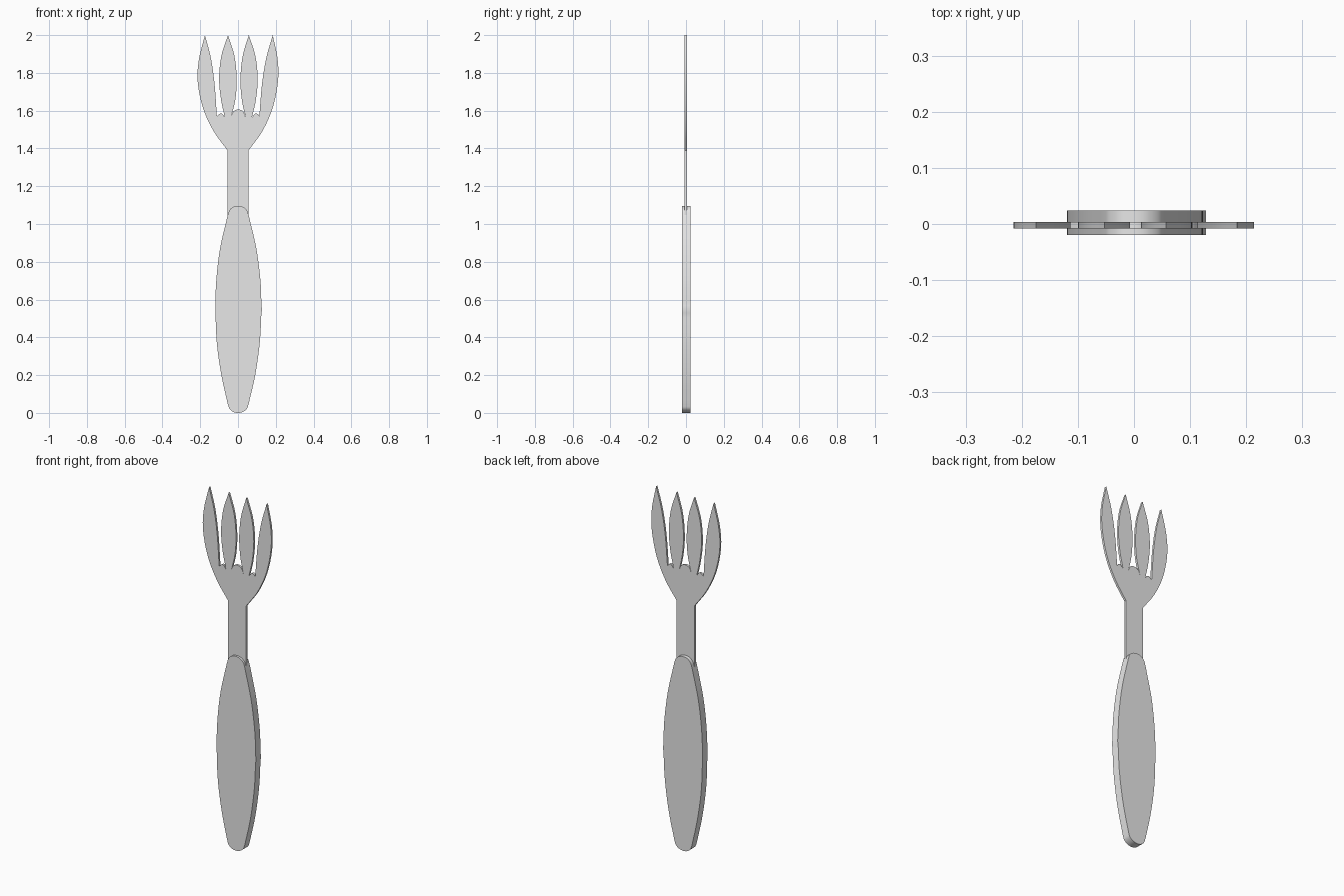
import bpy, bmesh
from mathutils import Vector

cube = bpy.data.objects.get("Cube")
if cube:
    bpy.data.objects.remove(cube, do_unlink=True)

grey = bpy.data.materials.new("plain_grey")
grey.use_nodes = True
colour = (0.8, 0.8, 0.8, 1)
grey.diffuse_color = colour
grey.node_tree.nodes["Principled BSDF"].inputs["Base Color"].default_value = colour


def smooth(points, steps=6):
    """Catmull-Rom curve through the points, without its last point."""
    p = [Vector(q) for q in points]
    p = [2 * p[0] - p[1]] + p + [2 * p[-1] - p[-2]]
    out = []
    for a, b, c, d in zip(p, p[1:], p[2:], p[3:]):
        for i in range(steps):
            t = i / steps
            out.append(0.5 * (2 * b + (c - a) * t + (2 * a - 5 * b + 4 * c - d) * t * t
                              + (3 * b - a - 3 * c + d) * t ** 3))
    return out


def slab(name, sections, y0, y1):
    """Extrude a closed x-z outline, made of smooth sections, from y0 to y1."""
    outline = [q for s in sections for q in (smooth(s) if len(s) > 2 else [Vector(s[0])])]
    bm = bmesh.new()
    face = bm.faces.new([bm.verts.new((q.x, y0, q.y)) for q in outline])
    moved = bmesh.ops.extrude_face_region(bm, geom=[face], use_keep_orig=True)["geom"]
    bmesh.ops.translate(bm, vec=(0, y1 - y0, 0),
                        verts=[v for v in moved if isinstance(v, bmesh.types.BMVert)])
    bmesh.ops.recalc_face_normals(bm, faces=bm.faces[:])
    mesh = bpy.data.meshes.new(name)
    bm.to_mesh(mesh)
    bm.free()
    mesh.materials.append(grey)
    obj = bpy.data.objects.new(name, mesh)
    bpy.context.collection.objects.link(obj)
    bpy.ops.object.select_all(action='DESELECT')
    obj.select_set(True)
    bpy.context.view_layer.objects.active = obj
    bpy.ops.object.shade_smooth_by_angle(angle=0.5)
    return obj


# Handle: bowed sides with rounded ends and a tiny step on one side
slab("handle", [
    [(-0.055, 0.05), (-0.045, 0.022), (-0.025, 0.005), (0, 0), (0.025, 0.005),
     (0.047, 0.022), (0.057, 0.05)],
    [(0.057, 0.05), (0.091, 0.2), (0.115, 0.37), (0.124, 0.53)],
    [(0.124, 0.53), (0.128, 0.545)],
    [(0.128, 0.545), (0.124, 0.57)],
    [(0.124, 0.57), (0.119, 0.7), (0.097, 0.87), (0.057, 1.045)],
    [(0.057, 1.045), (0.047, 1.073), (0.025, 1.091), (0, 1.096), (-0.025, 1.091),
     (-0.045, 1.073), (-0.055, 1.045)],
    [(-0.055, 1.045), (-0.095, 0.87), (-0.115, 0.7), (-0.119, 0.55),
     (-0.112, 0.37), (-0.088, 0.2), (-0.055, 0.05)],
], -0.02, 0.024)

# Fork head: neck, shoulders and four leaf-shaped tines with scalloped gaps
slab("fork_head", [
    [(-0.056, 0.98), (0.056, 0.98)],
    [(0.056, 0.98), (0.056, 1.39)],
    [(0.056, 1.39), (0.128, 1.49), (0.182, 1.61), (0.211, 1.75), (0.21, 1.87), (0.184, 2)],
    [(0.184, 2), (0.15, 1.88), (0.127, 1.74), (0.113, 1.57)],
    [(0.113, 1.57), (0.103, 1.583), (0.09, 1.584), (0.074, 1.565)],
    [(0.074, 1.565), (0.095, 1.66), (0.104, 1.77), (0.092, 1.89), (0.057, 2)],
    [(0.057, 2), (0.025, 1.89), (0.013, 1.77), (0.02, 1.66), (0.04, 1.565)],
    [(0.04, 1.565), (0.027, 1.596), (0.002, 1.606), (-0.024, 1.596), (-0.037, 1.565)],
    [(-0.037, 1.565), (-0.014, 1.66), (-0.007, 1.77), (-0.019, 1.89), (-0.053, 2)],
    [(-0.053, 2), (-0.088, 1.89), (-0.1, 1.77), (-0.09, 1.66), (-0.07, 1.565)],
    [(-0.07, 1.565), (-0.084, 1.584), (-0.098, 1.583), (-0.112, 1.57)],
    [(-0.112, 1.57), (-0.124, 1.74), (-0.144, 1.88), (-0.175, 2)],
    [(-0.175, 2), (-0.207, 1.87), (-0.213, 1.75), (-0.184, 1.61), (-0.128, 1.49),
     (-0.056, 1.39)],
    [(-0.056, 1.39), (-0.056, 0.98)],
], -0.008, 0.004)
